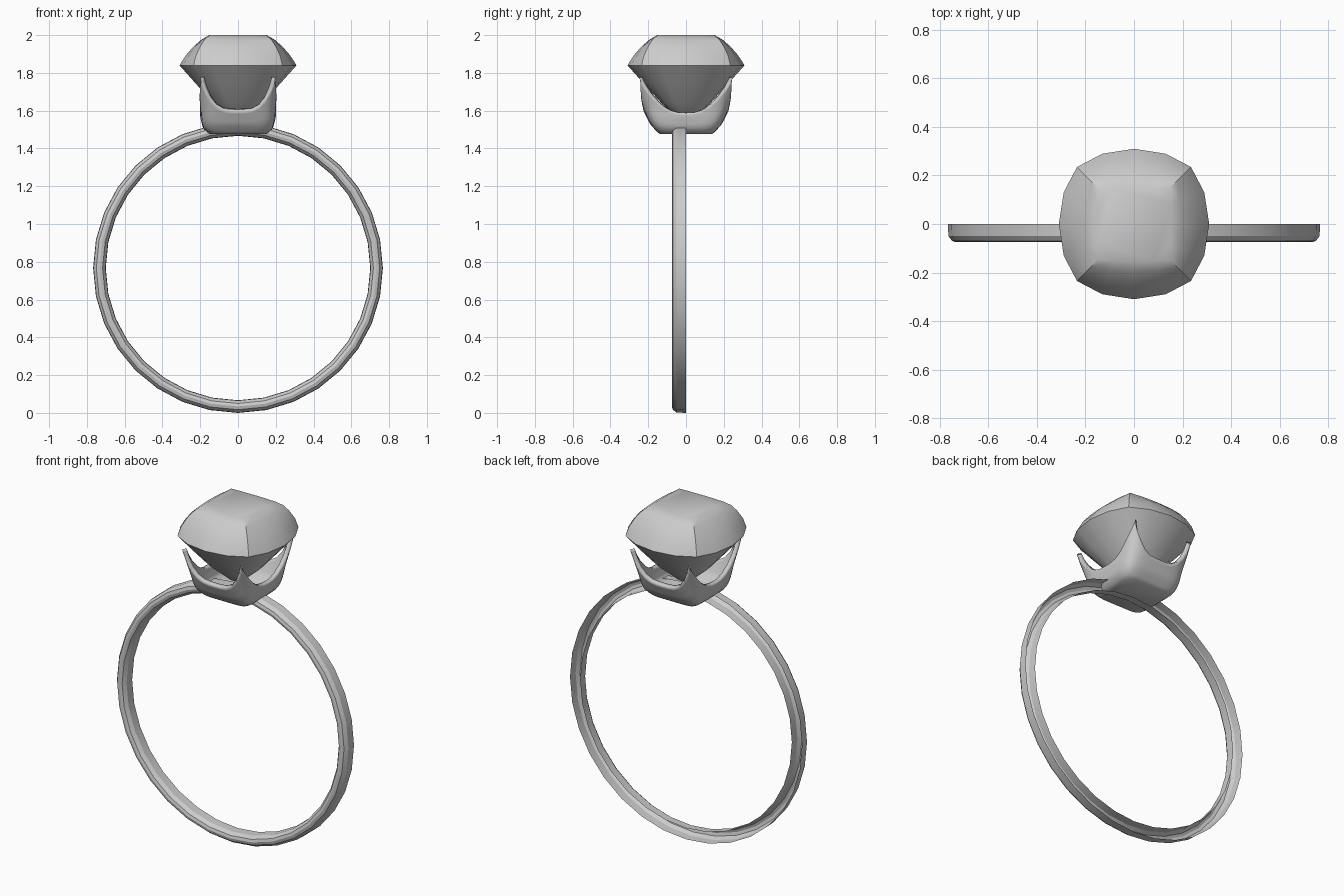
import bpy, bmesh, math
from mathutils import Vector

if "Cube" in bpy.data.objects:
    bpy.data.objects.remove(bpy.data.objects["Cube"])


def loft(rings, bm, closed_profile=False):
    """Bridge a list of closed rings of points; returns the vertex rows."""
    rows = [[bm.verts.new(p) for p in r] for r in rings]
    n = len(rows[0])
    for a, b in zip(rows, rows[1:]):
        for i in range(n):
            j = (i + 1) % n
            bm.faces.new((a[i], a[j], b[j], b[i]))
    return rows


def finish(name, bm, smooth_angle=None):
    for f in bm.faces:
        f.smooth = True
    me = bpy.data.meshes.new(name)
    bm.to_mesh(me)
    bm.free()
    ob = bpy.data.objects.new(name, me)
    bpy.context.collection.objects.link(ob)
    bpy.ops.object.select_all(action='DESELECT')
    ob.select_set(True)
    bpy.context.view_layer.objects.active = ob
    if smooth_angle:
        bpy.ops.object.shade_smooth_by_angle(angle=math.radians(smooth_angle))
    return ob


def interp(table, z):
    for (z0, v0), (z1, v1) in zip(table, table[1:]):
        if z <= z1:
            return v0 + (v1 - v0) * (z - z0) / (z1 - z0)
    return table[-1][1]


# Band: half-round channel, open at the back (radius, y)
SEG, ZC = 32, 0.767
profile = [(0.767, 0), (0.765, -0.05), (0.75, -0.07), (0.733, -0.075),
           (0.717, -0.07), (0.702, -0.05), (0.70, 0)]
bm = bmesh.new()
loft([[(r * math.sin(2 * math.pi * i / SEG), y, ZC + r * math.cos(2 * math.pi * i / SEG))
       for i in range(SEG)] for r, y in profile], bm)
bmesh.ops.recalc_face_normals(bm, faces=bm.faces)
finish("ring_band", bm, 30)


# Gem: cushion outline from its corner and mid-side distances
def cushion(corner, mid, z):
    side = [(-corner, -corner), (-0.555 * corner, -(corner + (mid - corner) * 0.73)),
            (0, -mid), (0.555 * corner, -(corner + (mid - corner) * 0.73))]
    pts = []
    for k in range(4):
        for x, y in side:
            for _ in range(k):
                x, y = -y, x
            pts.append(Vector((x, y, z)))
    return pts


levels = [(0.03, 0.033, 1.555), (0.105, 0.13, 1.64), (0.175, 0.225, 1.745),
          (0.235, 0.31, 1.84), (0.222, 0.276, 1.893), (0.20, 0.235, 1.94),
          (0.178, 0.195, 1.975), (0.148, 0.152, 2.0)]
bm = bmesh.new()
rows = loft([cushion(*l) for l in levels], bm)
bm.faces.new(rows[-1])
tip = bm.verts.new((0, 0, 1.535))
for i in range(16):
    bm.faces.new((rows[0][(i + 1) % 16], rows[0][i], tip))
bmesh.ops.recalc_face_normals(bm, faces=bm.faces)
for i in range(16):                       # sharp girdle
    bm.edges.get((rows[3][i], rows[3][(i + 1) % 16])).smooth = False
for a, b in zip(rows[3:], rows[4:]):      # sharp crown corners
    for i in range(0, 16, 4):
        bm.edges.get((a[i], b[i])).smooth = False
finish("gem", bm)

# Setting: square cup rising to a pointed prong at each corner
HX = [(1.5, 0.14), (1.52, 0.162), (1.57, 0.17), (1.61, 0.17), (1.78, 0.195)]
HY = [(1.5, 0.13), (1.54, 0.165), (1.61, 0.195), (1.78, 0.252)]
N, M = 14, 9


def setting_point(k, u, t):
    rim = 1.61 + 0.17 * abs(u) ** 4 if k % 2 == 0 else 1.59 + 0.19 * abs(u) ** 3
    z = 1.5 + (rim - 1.5) * t
    x, y = u, -1.0
    for _ in range(k):
        x, y = -y, x
    s = (abs(x) ** 8 + abs(y) ** 8) ** (-1 / 8)
    s *= 1 + 0.04 * t * (1 - u * u)
    return (x * s * interp(HX, z), y * s * interp(HY, z), z)


bm = bmesh.new()
rows = loft([[setting_point(k, math.sin(math.pi / 2 * (2 * i / N - 1)), (j / M) ** 1.3)
              for k in range(4) for i in range(N)] for j in range(M + 1)], bm)
bm.faces.new(list(reversed(rows[0])))
bmesh.ops.recalc_face_normals(bm, faces=bm.faces)
setting = finish("prong_setting", bm, 50)
mod = setting.modifiers.new("thickness", 'SOLIDIFY')
mod.thickness = 0.025
mod.offset = -1
